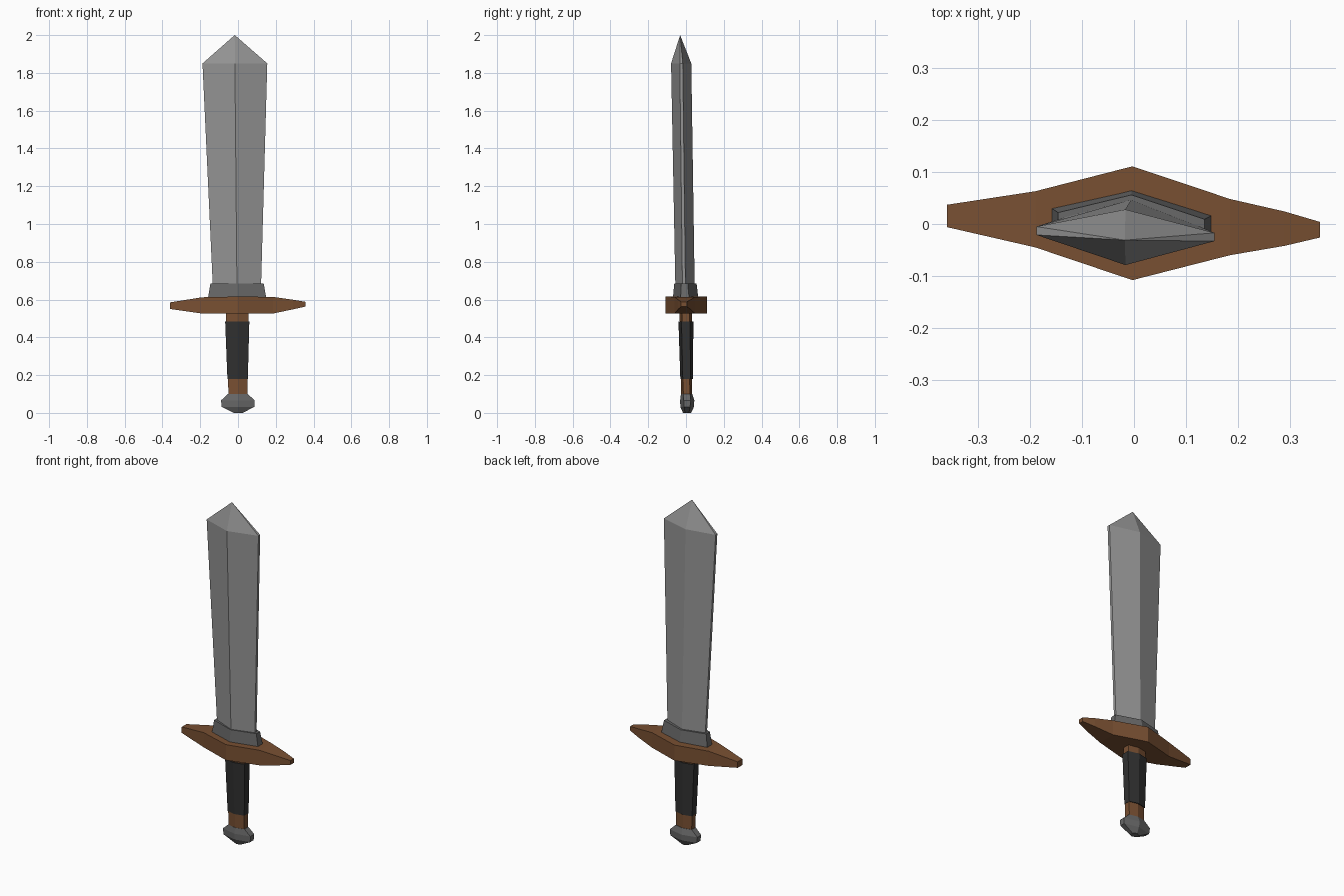
import bpy, bmesh


def material(name, color):
    m = bpy.data.materials.new(name)
    m.diffuse_color = (*color, 1)
    return m


wood = material("brown_wood", (0.19, 0.08, 0.032))
leather = material("dark_leather", (0.03, 0.03, 0.03))
steel = material("blade_steel", (0.30, 0.30, 0.30))
iron = material("dark_iron", (0.14, 0.14, 0.14))


def loft(name, rings, mat):
    """Skin equal-length point rings and cap both ends."""
    bm = bmesh.new()
    loops = [[bm.verts.new(p) for p in ring] for ring in rings]
    for a, b in zip(loops, loops[1:]):
        n = len(a)
        for i in range(n):
            bm.faces.new((a[i], a[(i + 1) % n], b[(i + 1) % n], b[i]))
    bm.faces.new(loops[0][::-1])
    bm.faces.new(loops[-1])
    bmesh.ops.remove_doubles(bm, verts=bm.verts, dist=0.0005)
    bmesh.ops.recalc_face_normals(bm, faces=bm.faces)
    me = bpy.data.meshes.new(name)
    bm.to_mesh(me)
    bm.free()
    me.materials.append(mat)
    ob = bpy.data.objects.new(name, me)
    bpy.context.collection.objects.link(ob)
    return ob


def hexagon(z, xl, xr, front, back, yl, yr, h):
    """Flattened six-sided section: ridge front and back, thin side edges."""
    xm = (xl + xr) / 2
    return [(xl, yl + h, z), (xl, yl - h, z), (xm, front, z),
            (xr, yr - h, z), (xr, yr + h, z), (xm, back, z)]


# Blade widening upward, then closing to a point
blade_rings = [hexagon(0.60, -0.13, 0.12, -0.055, 0.047, 0.006, -0.01, 0.008),
               hexagon(1.85, -0.188, 0.155, -0.079, 0.028, -0.013, -0.025, 0.008),
               [(-0.017, -0.031, 2.0)] * 6]
bm_tip = blade_rings.pop()
blade_rings.append([(x * 0.002 - 0.017, y * 0.002 - 0.031, 2.0)
                    for x, y, z in blade_rings[-1]])
loft("blade", blade_rings, steel)

# Collar at the blade root
loft("collar", [hexagon(0.60, -0.16, 0.151, -0.07, 0.066, 0.008, -0.006, 0.023),
                hexagon(0.685, -0.146, 0.136, -0.062, 0.056, 0.005, -0.008, 0.017)], iron)

# Crossguard, lofted along x: x, y range, z range
guard = [(-0.36, -0.006, 0.037, 0.55, 0.585),
         (-0.19, -0.045, 0.063, 0.526, 0.612),
         (-0.003, -0.108, 0.111, 0.525, 0.616),
         (0.185, -0.06, 0.048, 0.526, 0.614),
         (0.29, -0.042, 0.024, 0.548, 0.599),
         (0.358, -0.026, 0.004, 0.563, 0.588)]
loft("crossguard", [[(x, a, c), (x, b, c), (x, b, d), (x, a, d)]
                    for x, a, b, c, d in guard], wood)

# Wooden grip core and leather wrap
loft("grip_core", [hexagon(0.08, -0.05, 0.049, -0.026, 0.031, 0.003, 0.003, 0.017),
                   hexagon(0.54, -0.064, 0.055, -0.034, 0.033, 0.001, -0.001, 0.02)], wood)
loft("grip_wrap", [hexagon(0.18, -0.056, 0.052, -0.03, 0.037, 0.004, 0.003, 0.02),
                   hexagon(0.485, -0.068, 0.06, -0.04, 0.039, 0.001, -0.001, 0.023)], leather)

# Pommel
loft("pommel", [hexagon(0.0, -0.022, 0.025, -0.016, 0.027, 0.005, 0.005, 0.01),
                hexagon(0.032, -0.086, 0.086, -0.03, 0.042, 0.006, 0.006, 0.016),
                hexagon(0.066, -0.09, 0.088, -0.031, 0.044, 0.006, 0.006, 0.018),
                hexagon(0.1, -0.053, 0.052, -0.027, 0.033, 0.004, 0.004, 0.018)], iron)
